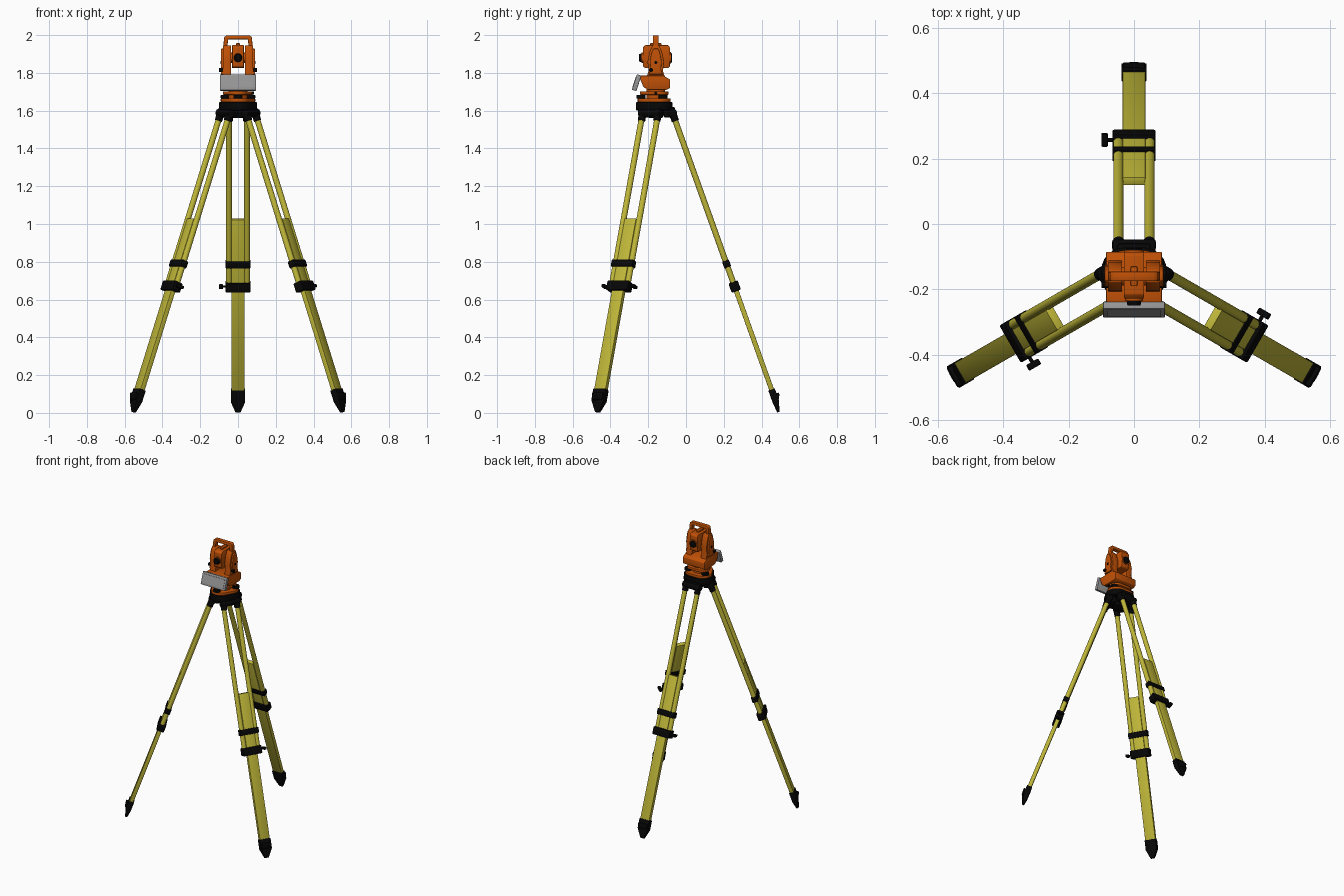
import bpy, bmesh
from math import sin, cos, radians
from mathutils import Matrix, Vector

if "Cube" in bpy.data.objects:
    bpy.data.objects.remove(bpy.data.objects["Cube"])

def material(name, rgb):
    m = bpy.data.materials.new(name)
    m.diffuse_color = (*rgb, 1)
    m.use_nodes = True
    m.node_tree.nodes["Principled BSDF"].inputs["Base Color"].default_value = m.diffuse_color
    return m

YELLOW = material("yellow", (0.52, 0.47, 0.04))
ORANGE = material("orange", (0.52, 0.08, 0.002))
BLACK = material("black", (0.002, 0.002, 0.002))
GREY = material("grey", (0.30, 0.30, 0.30))
I = Matrix.Identity(4)
CY = -0.16  # vertical axis of the instrument
TY = -0.149  # centre of the tripod legs

def finish(name, bm, mat, M, bevel, sharp=0.6):
    bmesh.ops.recalc_face_normals(bm, faces=bm.faces)
    if bevel:
        edges = [e for e in bm.edges if e.calc_face_angle(0) > sharp]
        bmesh.ops.bevel(bm, geom=edges, offset=bevel, segments=2, profile=0.5,
                        affect='EDGES', clamp_overlap=True)
    me = bpy.data.meshes.new(name)
    bm.to_mesh(me)
    bm.free()
    me.transform(M)
    me.materials.append(mat)
    ob = bpy.data.objects.new(name, me)
    bpy.context.collection.objects.link(ob)
    return ob

def prism(name, pts, axis, lo, hi, mat, M=I, bevel=0.0):
    """Extrude a 2D outline along x, y or z."""
    place = {'x': lambda p, c: (c, p[0], p[1]),
             'y': lambda p, c: (p[0], c, p[1]),
             'z': lambda p, c: (p[0], p[1], c)}[axis]
    bm = bmesh.new()
    a = [bm.verts.new(place(p, lo)) for p in pts]
    b = [bm.verts.new(place(p, hi)) for p in pts]
    bm.faces.new(a)
    bm.faces.new(b)
    for i in range(len(pts)):
        j = (i + 1) % len(pts)
        bm.faces.new((a[i], a[j], b[j], b[i]))
    return finish(name, bm, mat, M, bevel)

def box(name, x, y, z, mat, M=I, bevel=0.0):
    return prism(name, [(x[0], y[0]), (x[1], y[0]), (x[1], y[1]), (x[0], y[1])],
                 'z', z[0], z[1], mat, M, bevel)

def rod(name, p, q, r, mat, M=I, r2=None, n=24, bevel=0.0):
    p, q = Vector(p), Vector(q)
    d = q - p
    bm = bmesh.new()
    bmesh.ops.create_cone(bm, cap_ends=True, segments=n, radius1=r,
                          radius2=r if r2 is None else r2, depth=d.length)
    T = Matrix.Translation((p + q) / 2) @ d.to_track_quat('Z', 'Y').to_matrix().to_4x4()
    return finish(name, bm, mat, M @ T, bevel)

def rounded_triangle(d, r):
    """Outline with soft corners between the three legs."""
    pts = []
    for c in (30, 150, 270):
        for k in range(9):
            a = radians(c - 60 + 15 * k)
            pts.append((d * cos(radians(c)) + r * cos(a),
                        CY + d * sin(radians(c)) + r * sin(a)))
    return pts

# ---- three tripod legs, each built upright from its tip then tilted outward
for name, turn in (("back", 0), ("right", -120), ("left", 120)):
    S = Matrix.Translation((0, TY, 0)) @ Matrix.Rotation(radians(turn), 4, 'Z')
    M = S @ Matrix.Translation((0, 0.644, 0.006)) @ Matrix.Rotation(radians(19.7), 4, 'X')
    leg = name + "_leg_"
    box(leg + "lower_plank", (-0.035, 0.035), (-0.013, 0.013), (0.08, 1.082), YELLOW, M, 0.002)
    # metal shoe, thinned toward its tip, with a small foot step
    shoe = prism(leg + "shoe", [(-0.038, 0.125), (-0.038, 0.06), (-0.013, 0), (0.013, 0),
                                (0.038, 0.06), (0.038, 0.125)], 'y', -0.018, 0.018, BLACK, I, 0.002)
    for v in shoe.data.vertices:
        if v.co.z < 0.03:
            v.co.y = v.co.y * 0.4 - 0.006
    shoe.data.transform(M)
    prism(leg + "foot_step", [(0.01, 0.06), (0.02, 0.065), (0.03, 0.085), (0.03, 0.097),
                              (0.01, 0.1)], 'x', -0.033, 0.033, BLACK, M, 0.002)
    # twin upper rods
    for s, side in ((-1, "a"), (1, "b")):
        rod(leg + "upper_rod_" + side, (s * 0.048, 0, 0.69), (s * 0.048, 0, 1.65), 0.0155, YELLOW, M)
        rod(leg + "rod_socket_" + side, (s * 0.047, 0, 1.635), (s * 0.047, 0, 1.685), 0.02,
            BLACK, M, bevel=0.003)
    # clamps and clamp screw
    box(leg + "upper_clamp", (-0.066, 0.066), (-0.019, 0.019), (0.812, 0.85), BLACK, M, 0.004)
    box(leg + "lower_clamp", (-0.066, 0.066), (-0.026, 0.026), (0.678, 0.73), BLACK, M, 0.006)
    rod(leg + "clamp_screw", (-0.05, 0, 0.704), (-0.085, 0, 0.704), 0.006, BLACK, M)
    box(leg + "clamp_knob", (-0.1, -0.08), (-0.021, 0.021), (0.695, 0.713), BLACK, M, 0.004)
    # hinge under the head
    rod(leg + "hinge", (-0.066, 0, 1.68), (0.066, 0, 1.68), 0.024, BLACK, M, bevel=0.004)
    box(leg + "hinge_bracket", (-0.05, 0.05), (0.03, 0.09), (1.565, 1.62), BLACK, S, 0.006)

# ---- tripod head
prism("tripod_head", rounded_triangle(0.034, 0.071), 'z', 1.602, 1.645, BLACK, bevel=0.003)
rod("centre_clamp", (0, CY, 1.56), (0, CY, 1.61), 0.035, BLACK, r2=0.05)

# ---- levelling base
prism("levelling_base_plate", rounded_triangle(0.034, 0.062), 'z', 1.646, 1.664, ORANGE, bevel=0.002)
prism("levelling_top_plate", rounded_triangle(0.034, 0.05), 'z', 1.684, 1.702, ORANGE, bevel=0.003)
rod("levelling_core", (0, CY, 1.66), (0, CY, 1.72), 0.05, ORANGE)
for i, a in enumerate((30, 150, 270)):
    x, y = 0.078 * cos(radians(a)), CY + 0.078 * sin(radians(a))
    rod(f"levelling_screw_{i + 1}", (x, y, 1.664), (x, y, 1.683), 0.024, BLACK, bevel=0.003)
rod("levelling_lock", (0.06, CY, 1.693), (0.085, CY, 1.693), 0.008, BLACK)

# ---- rotating body
prism("body_base", [(-0.225, 1.725), (-0.2, 1.71), (-0.105, 1.71), (-0.085, 1.72), (-0.085, 1.765),
                    (-0.12, 1.785), (-0.215, 1.785), (-0.25, 1.785)], 'x', -0.085, 0.085, ORANGE, bevel=0.003)
prism("display_panel", [(-0.287, 1.71), (-0.262, 1.704), (-0.237, 1.785), (-0.259, 1.793)],
      'x', -0.095, 0.095, GREY, bevel=0.003)
prism("display_face", [(-0.2845, 1.724), (-0.27, 1.724), (-0.253, 1.78), (-0.2655, 1.78)],
      'x', -0.082, 0.082, GREY)

# side standards carrying the telescope
outline = [(-0.21, 1.775), (-0.11, 1.775), (-0.122, 1.81), (-0.116, 1.86), (-0.128, 1.915),
           (-0.142, 1.945), (-0.178, 1.945), (-0.192, 1.915), (-0.204, 1.86), (-0.198, 1.81)]
for s, side in ((-1, "left"), (1, "right")):
    prism(side + "_standard", outline, 'x', s * 0.036, s * 0.08, ORANGE, bevel=0.003)
    prism(side + "_standard_cover", [((y - CY) * 0.72 + CY, (z - 1.86) * 0.8 + 1.86) for y, z in outline],
          'x', s * 0.075, s * 0.09, ORANGE, bevel=0.003)
    rod(side + "_axis_cap", (s * 0.085, CY, 1.855), (s * 0.092, CY, 1.855), 0.008, BLACK)
    rod(side + "_drive_knob", (s * 0.075, -0.185, 1.815), (s * 0.1, -0.185, 1.815), 0.011, BLACK)

# carrying handle
prism("carrying_handle", [(-0.08, 1.925), (-0.073, 1.99), (-0.06, 1.9985), (0.06, 1.9985), (0.073, 1.99),
                          (0.08, 1.925), (0.058, 1.925), (0.052, 1.978), (-0.052, 1.978), (-0.058, 1.925)],
      'y', CY - 0.015, CY + 0.015, ORANGE, bevel=0.004)

# ---- telescope
prism("telescope_block", [(-0.228, 1.835), (-0.215, 1.825), (-0.095, 1.825), (-0.085, 1.835),
                          (-0.085, 1.935), (-0.095, 1.947), (-0.215, 1.947), (-0.228, 1.935)],
      'x', -0.031, 0.031, ORANGE, bevel=0.003)
rod("telescope_axle", (-0.06, CY, 1.88), (0.06, CY, 1.88), 0.028, ORANGE)
rod("eyepiece_ring", (0, -0.2, 1.88), (0, -0.235, 1.88), 0.028, ORANGE)
rod("eyepiece", (0, -0.22, 1.88), (0, -0.25, 1.88), 0.025, BLACK, r2=0.02, bevel=0.002)
rod("objective_ring", (0, -0.11, 1.88), (0, -0.08, 1.88), 0.03, ORANGE)
rod("objective_lens", (0, -0.1, 1.88), (0, -0.074, 1.88), 0.024, BLACK, bevel=0.002)
box("sight", (-0.01, 0.01), (-0.19, -0.13), (1.94, 1.957), ORANGE, bevel=0.003)

# smooth rounded surfaces, keep hard edges
bpy.ops.object.select_all(action='SELECT')
bpy.context.view_layer.objects.active = bpy.context.scene.objects[0]
bpy.ops.object.shade_smooth_by_angle(angle=radians(35))
